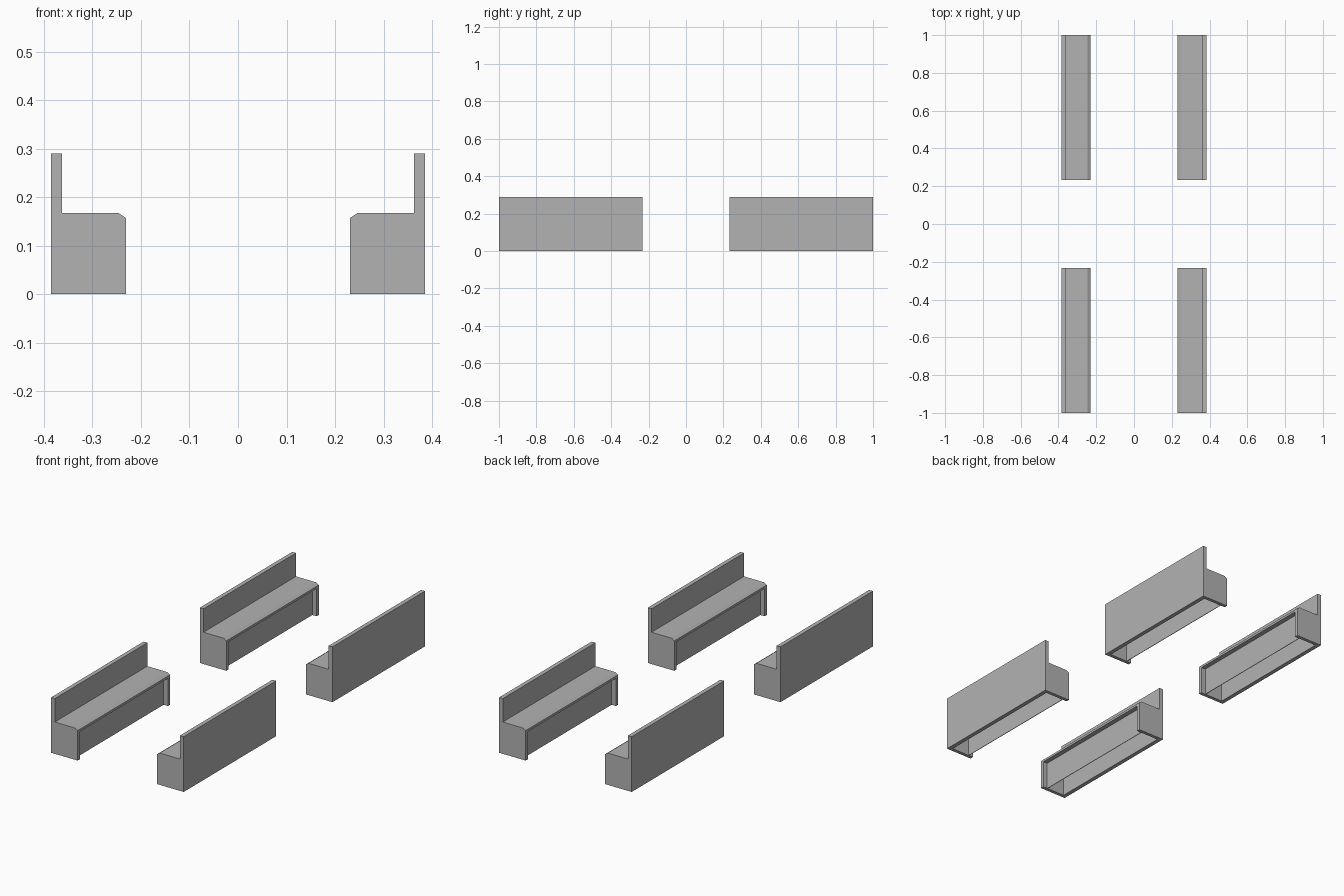
import bpy
import bmesh

cube = bpy.data.objects.get("Cube")
if cube:
    bpy.data.objects.remove(cube, do_unlink=True)

# One plain grey for everything
grey = bpy.data.materials.new("plain grey")
grey.use_nodes = True
colour = (0.45, 0.45, 0.45, 1)
grey.diffuse_color = colour
grey.node_tree.nodes["Principled BSDF"].inputs["Base Color"].default_value = colour


def extrude_profile(name, profile, y0, y1, side, end):
    """Extrude an x-z outline along y, flipped into one of the four corners."""
    bm = bmesh.new()
    face = bm.faces.new([bm.verts.new((side * x, end * y0, z)) for x, z in profile])
    moved = bmesh.ops.extrude_face_region(bm, geom=[face])["geom"]
    verts = [v for v in moved if isinstance(v, bmesh.types.BMVert)]
    bmesh.ops.translate(bm, verts=verts, vec=(0, end * (y1 - y0), 0))
    bmesh.ops.recalc_face_normals(bm, faces=bm.faces)
    mesh = bpy.data.meshes.new(name)
    bm.to_mesh(mesh)
    bm.free()
    mesh.materials.append(grey)
    obj = bpy.data.objects.new(name, mesh)
    bpy.context.collection.objects.link(obj)


def rect(x0, x1, z0, z1):
    return [(x0, z0), (x1, z0), (x1, z1), (x0, z1)]


FRONT, BACK, OUTER = 0.231, 0.363, 0.385
SEAT, LIP, TOP = 0.167, 0.145, 0.29
NEAR, FAR, WALL = 0.233, 1.0, 0.018
KICK = FRONT + 0.025

# Chamfered front edge shared by the seat and the end panels
edge = [(FRONT, 0.157), (FRONT + 0.015, SEAT), (BACK, SEAT)]
seat = [(BACK, LIP), (FRONT, LIP)] + edge
end_panel = [(BACK, 0), (FRONT, 0)] + edge

for side, side_name in ((1, "left"), (-1, "right")):
    for end, end_name in ((-1, "front"), (1, "rear")):
        tag = f"{end_name}_{side_name}"
        inner = (NEAR + WALL, FAR - WALL)
        extrude_profile(f"{tag}_backrest", rect(BACK, OUTER, 0, TOP), NEAR, FAR, side, end)
        extrude_profile(f"{tag}_seat", seat, *inner, side, end)
        extrude_profile(f"{tag}_kick_panel", rect(KICK, KICK + 0.003, 0, LIP), *inner, side, end)
        extrude_profile(f"{tag}_inner_end_panel", end_panel, NEAR, NEAR + WALL, side, end)
        extrude_profile(f"{tag}_outer_end_panel", end_panel, FAR - WALL, FAR, side, end)
